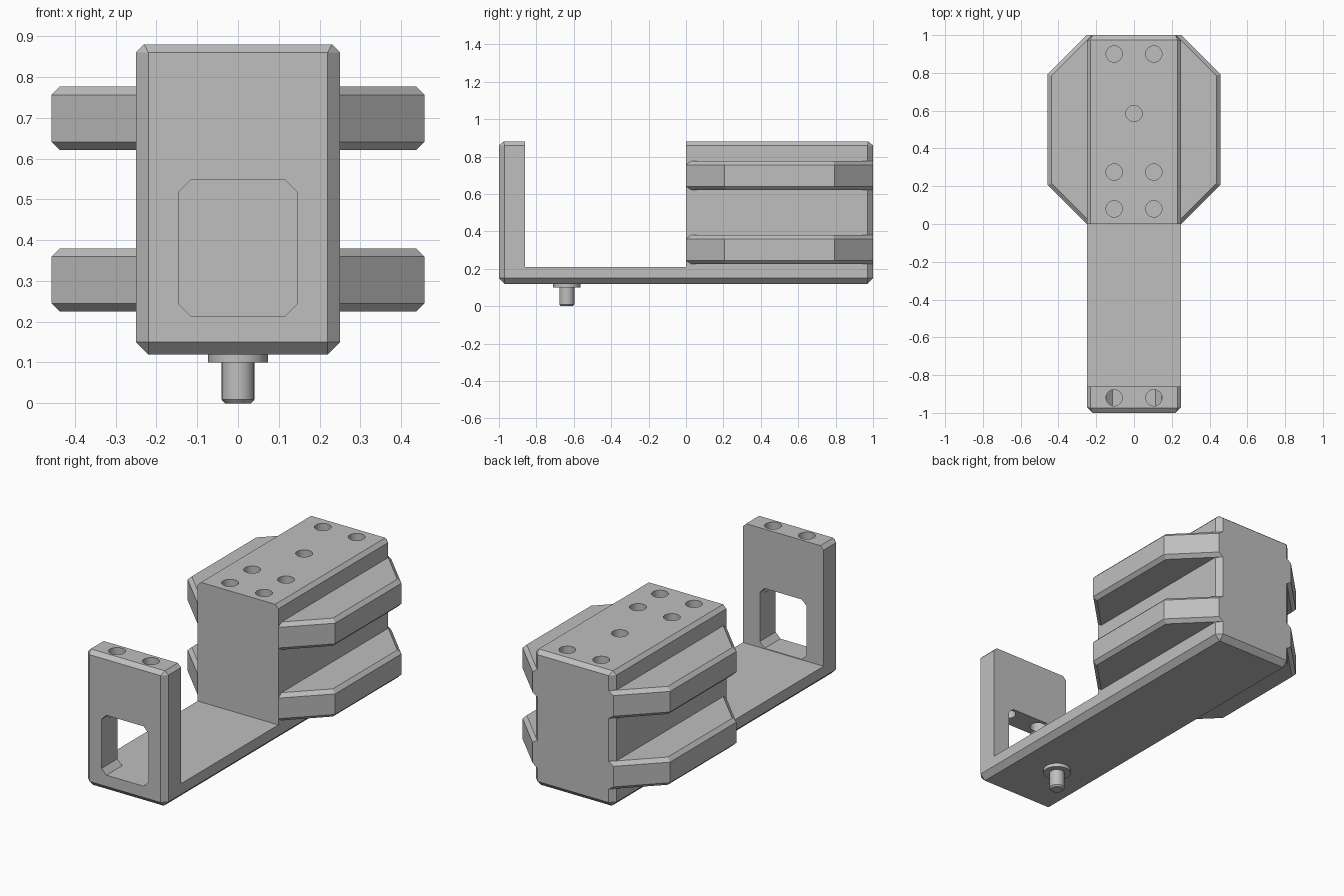
import bpy, bmesh, math
from mathutils import Matrix, Vector

if "Cube" in bpy.data.objects:
    bpy.data.objects.remove(bpy.data.objects["Cube"])

grey = bpy.data.materials.new("plain grey")
grey.diffuse_color = (0.52, 0.52, 0.52, 1)
grey.use_nodes = True
grey.node_tree.nodes["Principled BSDF"].inputs["Base Color"].default_value = grey.diffuse_color


def add_object(name, bm):
    bmesh.ops.recalc_face_normals(bm, faces=bm.faces)
    mesh = bpy.data.meshes.new(name)
    bm.to_mesh(mesh)
    bm.free()
    mesh.materials.append(grey)
    ob = bpy.data.objects.new(name, mesh)
    bpy.context.collection.objects.link(ob)
    return ob


def hull(name, points):
    """Convex solid around the points, with flat regions merged."""
    bm = bmesh.new()
    for p in points:
        bm.verts.new(p)
    bmesh.ops.convex_hull(bm, input=bm.verts)
    bmesh.ops.dissolve_limit(bm, angle_limit=0.01, verts=bm.verts, edges=bm.edges)
    return add_object(name, bm)


def turned(name, profile, x, y, sides=32):
    """Vertical solid of revolution from (radius, z) pairs."""
    rings = [[(x + r * math.cos(2 * math.pi * i / sides),
               y + r * math.sin(2 * math.pi * i / sides), z)
              for i in range(sides)] for r, z in profile]
    bm = bmesh.new()
    vs = [[bm.verts.new(p) for p in ring] for ring in rings]
    bm.faces.new(vs[0])
    bm.faces.new(vs[-1])
    for a, b in zip(vs, vs[1:]):
        for i in range(sides):
            j = (i + 1) % sides
            bm.faces.new((a[i], a[j], b[j], b[i]))
    return add_object(name, bm)


def cut(target, cutter):
    mod = target.modifiers.new("cut", 'BOOLEAN')
    mod.operation = 'DIFFERENCE'
    mod.solver = 'EXACT'
    mod.object = cutter
    bpy.context.view_layer.objects.active = target
    bpy.ops.object.modifier_apply(modifier=mod.name)
    bpy.data.objects.remove(cutter, do_unlink=True)


def smooth(ob):
    bpy.ops.object.select_all(action='DESELECT')
    ob.select_set(True)
    bpy.context.view_layer.objects.active = ob
    bpy.ops.object.shade_smooth_by_angle(angle=math.radians(25))


# Body: long block with chamfered outer edges
sides = [(-1, -1), (1, -1), (1, 1), (-1, 1)]
points = []
for sx, sy in sides:
    points += [(sx * .22, sy * .97, .12), (sx * .23, sy * .975, .88)]
    for z in (.15, .86):
        points += [(sx * .25, sy * .97, z), (sx * .22, sy * 1.0, z)]
body = hull("body", points)

# Open space between the front post and the rear block
cut(body, hull("gap_cutter", [(x, y, z) for x in (-1, 1)
                              for y in (-.86, 0) for z in (.21, 1.2)]))

# Window with clipped corners through the front post
w, h, c, zc = .145, .1675, .03, .3805
cut(body, hull("window_cutter", [(sx * a, y, zc + sz * b)
                                 for y in (-1.2, -.8) for sx, sz in sides
                                 for a, b in ((w, h - c), (w - c, h))]))

# Screw holes: the post holes open into the window
holes = [(sx * .105, y) for y in (-.92, .08, .275, .9) for sx in (-1, 1)] + [(0, .585)]
for x, y in holes:
    cut(body, turned("hole_cutter", [(.043, .5), (.043, 1)], x, y))
smooth(body)

# Side ribs: two per side, tapered at both ends with chamfered long edges
outer = [(.2, 0), (.25, 0), (.457, .207), (.457, .793), (.25, 1), (.2, 1)]
inner = [(.2, 0), (.222, 0), (.437, .215), (.437, .785), (.222, 1), (.2, 1)]
for side, s in (("left", -1), ("right", 1)):
    for level, z0 in (("lower", .225), ("upper", .621)):
        points = [(s * x, y, z0 + dz)
                  for outline, heights in ((inner, (0, .155)), (outer, (.02, .135)))
                  for x, y in outline for dz in heights]
        hull(f"{side}_{level}_rib", points)

# Pin with collar under the front
smooth(turned("pin", [(.032, 0), (.04, .009), (.04, .1), (.073, .1), (.073, .121)],
              0, -.637))
